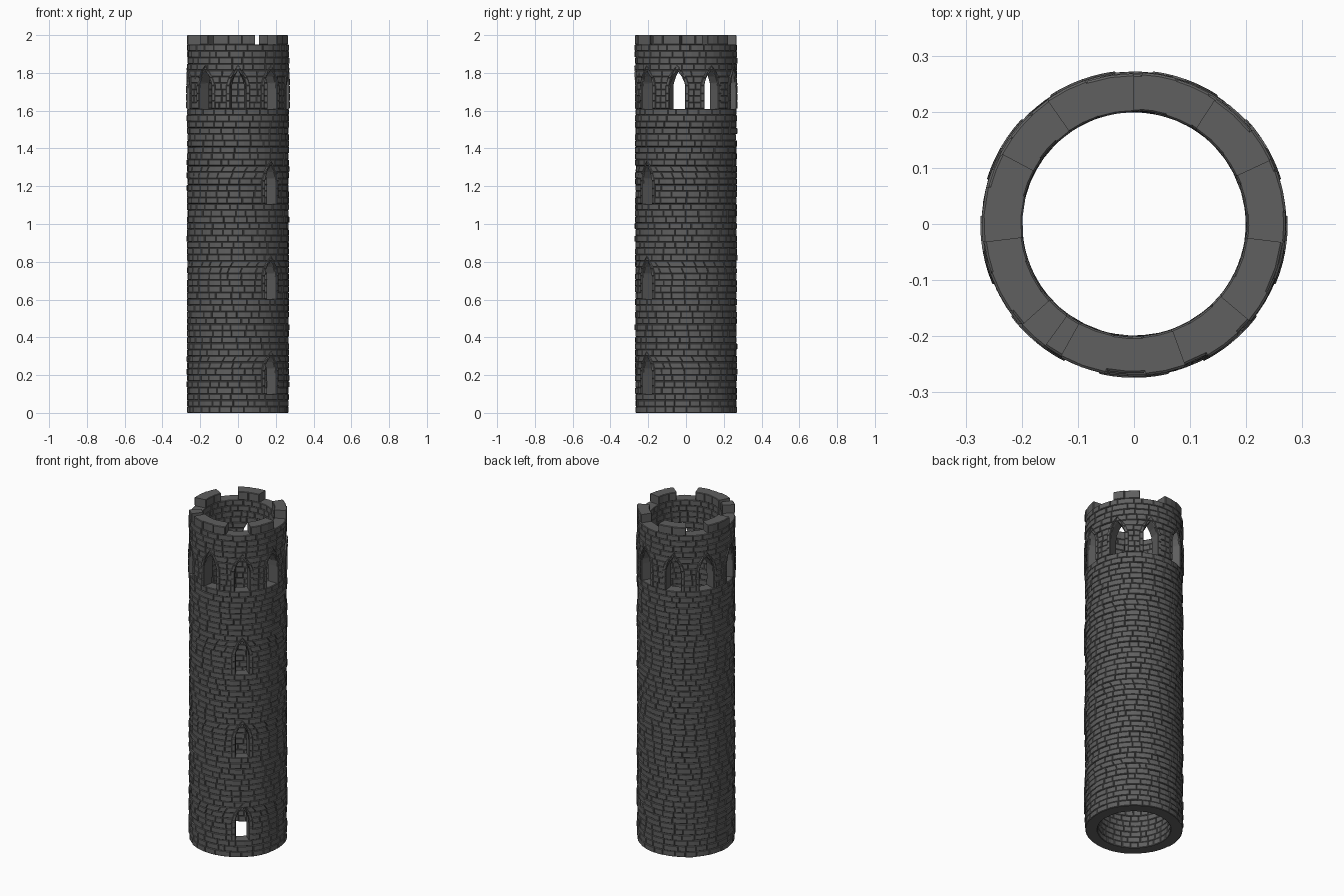
import bpy, bmesh, random
from math import cos, sin, radians

cube = bpy.data.objects.get("Cube")
if cube:
    bpy.data.objects.remove(cube, do_unlink=True)
random.seed(4)

R_IN, R_OUT = 0.2, 0.27
LEDGE, PARAPET, TOP = 1.61, 1.95, 2.0
COURSE = LEDGE / 48
JOINT = 0.003

stone = bpy.data.materials.new("dark grey stone")
stone.use_nodes = True
GREY = (0.115, 0.115, 0.115, 1)
stone.diffuse_color = GREY
stone.node_tree.nodes["Principled BSDF"].inputs["Base Color"].default_value = GREY


def lerp(a, b, t):
    return a + (b - a) * t


def block(bm, low, high, r0, r1, segs=2):
    """Curved stone with chamfered faces; low and high are (start angle, end angle, z)."""
    def ring(r, d):
        da = d / r
        rows = []
        for (a, b, z), dz in ((low, d), (high, -d)):
            a, b = radians(a), radians(b)
            inset = min(da, abs(b - a) * 0.4)
            row = []
            for i in range(segs + 1):
                t = lerp(a + inset, b - inset, i / segs)
                row.append(bm.verts.new((r * cos(t), r * sin(t), z + dz)))
            rows.append(row)
        return rows
    layers = [ring(r0, JOINT), ring(r0 + JOINT, 0), ring(r1 - JOINT * 1.3, 0), ring(r1, JOINT)]
    for p, q in zip(layers, layers[1:]):
        p, q = p[0] + p[1][::-1], q[0] + q[1][::-1]
        for i in range(len(p)):
            j = (i + 1) % len(p)
            bm.faces.new((p[i], p[j], q[j], q[i]))
    for rows in (layers[0], layers[-1]):
        for i in range(segs):
            bm.faces.new((rows[0][i], rows[0][i + 1], rows[1][i + 1], rows[1][i]))


def fill(bm, low, high, width=14):
    """Lay a run of stones of uneven length between two ends."""
    count = max(1, round((low[1] - low[0]) / width))
    cuts = [0] + [(i + random.uniform(-0.25, 0.25)) / count for i in range(1, count)] + [1]
    for s, t in zip(cuts, cuts[1:]):
        block(bm, (lerp(low[0], low[1], s), lerp(low[0], low[1], t), low[2]),
              (lerp(high[0], high[1], s), lerp(high[0], high[1], t), high[2]),
              R_IN + random.uniform(-0.001, 0.002), R_OUT + random.uniform(-0.004, 0.002))


def finish(bm, name):
    bmesh.ops.recalc_face_normals(bm, faces=bm.faces)
    mesh = bpy.data.meshes.new(name)
    bm.to_mesh(mesh)
    bm.free()
    mesh.materials.append(stone)
    obj = bpy.data.objects.new(name, mesh)
    bpy.context.collection.objects.link(obj)


def arch(t):
    """Relative half width of a pointed opening at relative height t."""
    return 1 if t <= 0.6 else max(0, 1 - ((t - 0.6) / 0.4) ** 1.6)


# Openings: centre angle, half angle, sill height, total height
slits = [(-50, 8, COURSE * n, COURSE * 6) for n in (3, 18, 33)]
belfry = [(-90 + 40 * k, 9, LEDGE, 0.204) for k in range(9)]


def lay_course(bm, z0, z1, openings):
    cuts = []
    for c, half, sill, height in openings:
        t0, t1 = (z0 - sill) / height, (z1 - sill) / height
        if t0 > -0.01 and t0 < 0.99:
            cuts.append((c, half * arch(t0), half * arch(t1)))
    if not cuts:
        cuts = [(random.uniform(0, 360), 0, 0)]
    for i, (c, b, t) in enumerate(cuts):
        e, eb, et = cuts[i + 1] if i + 1 < len(cuts) else (cuts[0][0] + 360, *cuts[0][1:])
        fill(bm, (c + b, e - eb, z0), (c + t, e - et, z1))


# Main shaft
bm = bmesh.new()
for i in range(48):
    lay_course(bm, i * COURSE, (i + 1) * COURSE, slits)
finish(bm, "shaft_wall")

# Arcaded upper wall
bm = bmesh.new()
step = (PARAPET - LEDGE) / 10
for i in range(10):
    lay_course(bm, LEDGE + i * step, LEDGE + (i + 1) * step, belfry)
finish(bm, "upper_wall")

# Merlons
bm = bmesh.new()
for a, b in ((25, 57), (90, 125), (152, 187), (222, 234), (241, 290), (320, 353)):
    fill(bm, (a, b, PARAPET), (a, b, TOP), 16)
finish(bm, "merlons")


# Raised stone surrounds of the openings
def surround(bm, c, half, sill, height):
    levels = (0, 0.2, 0.4, 0.6, 0.75, 0.89, 1)
    for t0, t1 in zip(levels, levels[1:]):
        z0, z1 = sill + height * t0, sill + height * t1
        rise0, rise1 = (0.025 * max(0, t - 0.6) / 0.4 for t in (t0, t1))
        for side in (-1, 1):
            inner = [c + side * half * arch(t) for t in (t0, t1)]
            outer = [c + side * (half * arch(t) + 4.5 * min(1, arch(t) + 0.05)) for t in (t0, t1)]
            block(bm, (*sorted((inner[0], outer[0])), z0 + rise0),
                  (*sorted((inner[1], outer[1])), z1 + rise1), 0.225, 0.274, 1)


for name, group in (("slit_surrounds", slits), ("upper_arch_surrounds", belfry)):
    bm = bmesh.new()
    for opening in group:
        surround(bm, *opening)
    finish(bm, name)
